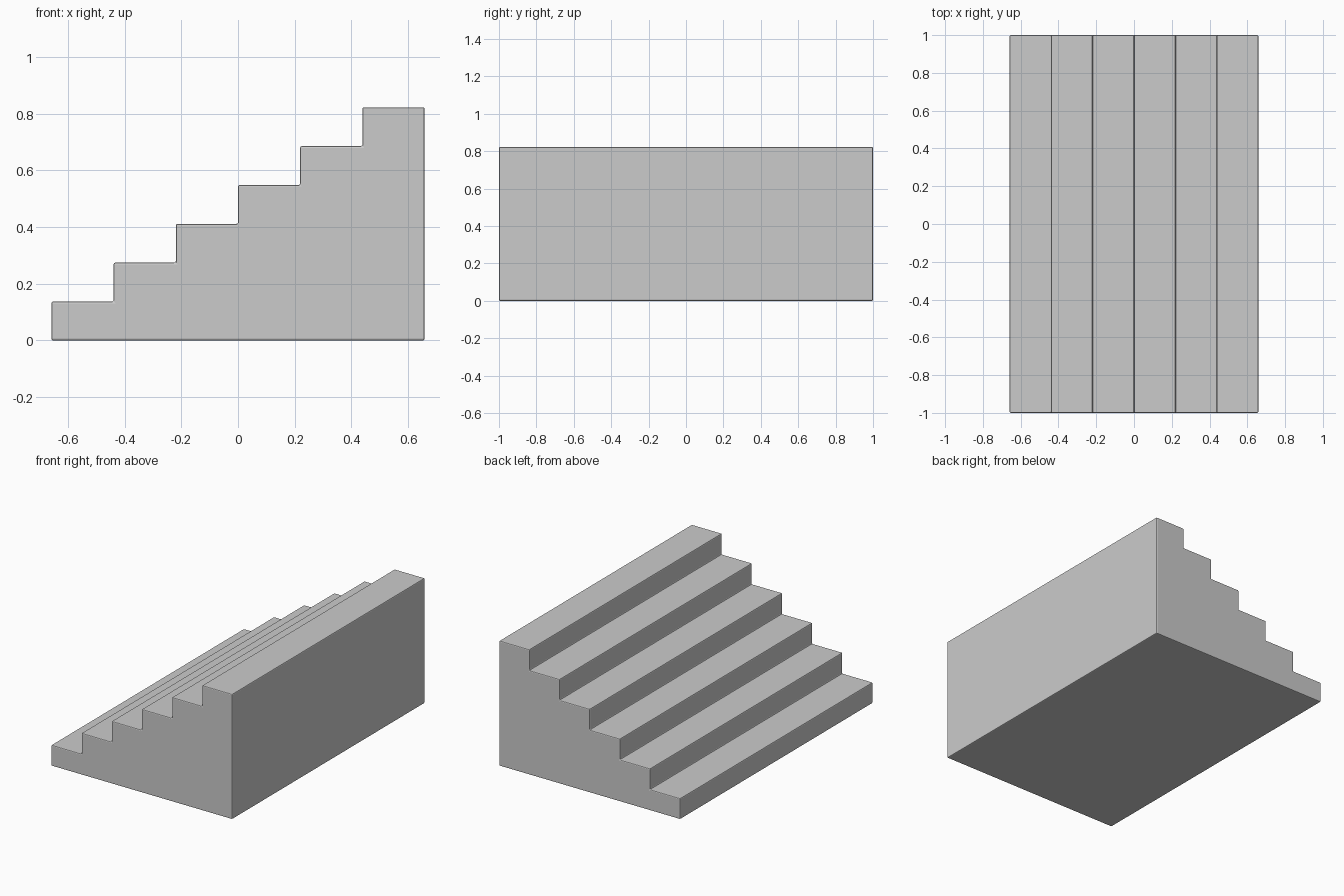
import bpy, bmesh

if "Cube" in bpy.data.objects:
    bpy.data.objects.remove(bpy.data.objects["Cube"])

STEPS, RUN, RISE, HALF_WIDTH = 6, 0.2193, 0.137, 1.0
x0 = -STEPS * RUN / 2

# Stepped side profile
profile = [(x0, 0.0)]
for i in range(STEPS):
    z = (i + 1) * RISE
    profile += [(x0 + i * RUN, z), (x0 + (i + 1) * RUN, z)]
profile.append((-x0, 0.0))
profile = list(dict.fromkeys(profile))

# Extrude the profile across the width
bm = bmesh.new()
face = bm.faces.new([bm.verts.new((x, -HALF_WIDTH, z)) for x, z in profile])
ext = bmesh.ops.extrude_face_region(bm, geom=[face], use_keep_orig=True)
verts = [g for g in ext["geom"] if isinstance(g, bmesh.types.BMVert)]
bmesh.ops.translate(bm, verts=verts, vec=(0, 2 * HALF_WIDTH, 0))
bmesh.ops.recalc_face_normals(bm, faces=bm.faces)
mesh = bpy.data.meshes.new("staircase")
bm.to_mesh(mesh)
bm.free()
stairs = bpy.data.objects.new("staircase", mesh)
bpy.context.collection.objects.link(stairs)

# Slightly softened edges
bevel = stairs.modifiers.new("soft_edges", 'BEVEL')
bevel.width = 0.006
bevel.segments = 2
bevel.limit_method = 'ANGLE'
